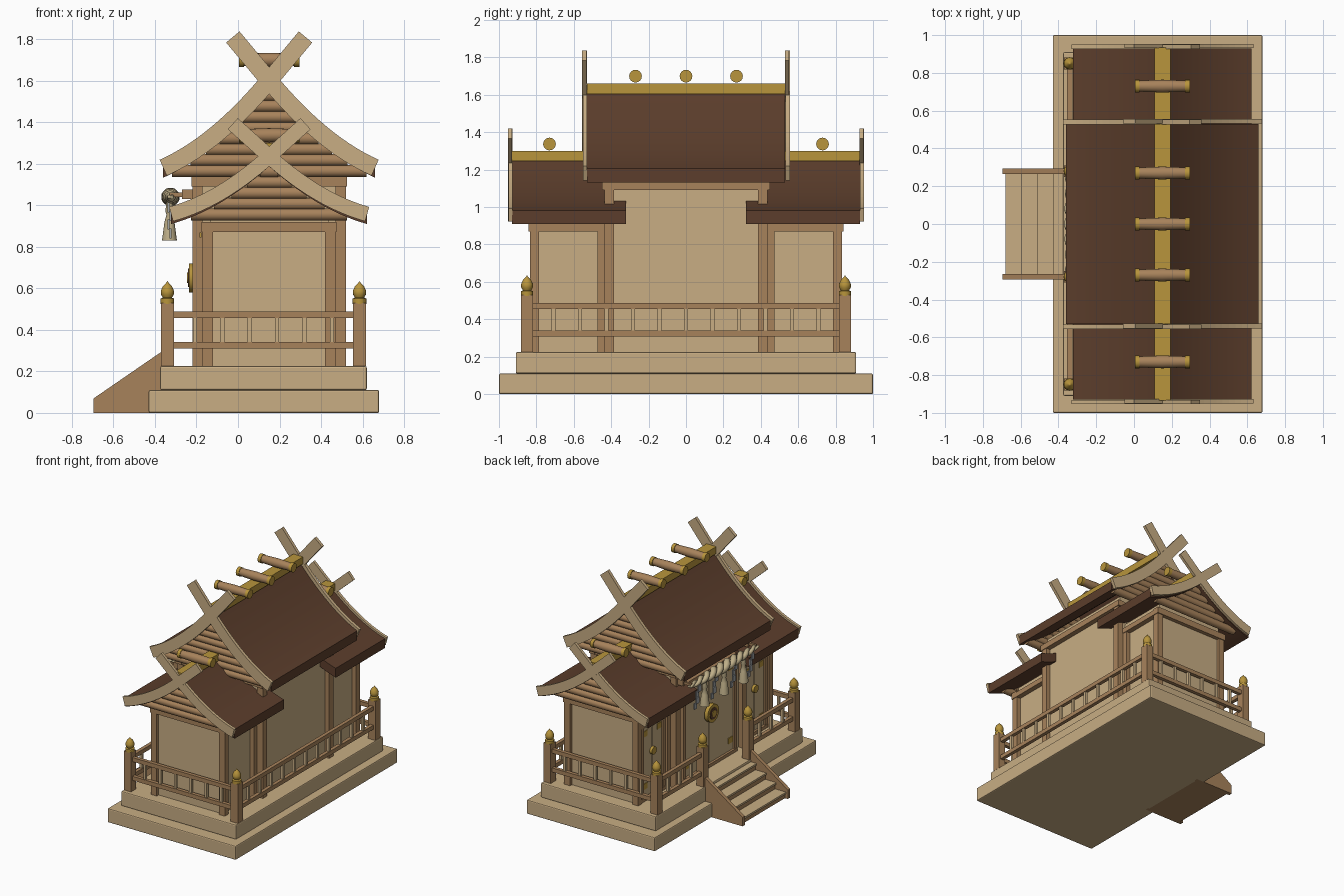
import bpy, bmesh, math
from mathutils import Matrix, Vector

cube = bpy.data.objects.get("Cube")
if cube:
    bpy.data.objects.remove(cube)

CX = 0.15  # ridge line


def material(name, r, g, b):
    m = bpy.data.materials.new(name)
    m.use_nodes = True
    m.diffuse_color = (r, g, b, 1)
    m.node_tree.nodes["Principled BSDF"].inputs["Base Color"].default_value = (r, g, b, 1)
    return m


TAN = material("pale wood", 0.58, 0.42, 0.23)
WOOD = material("mid wood", 0.39, 0.225, 0.105)
BARK = material("dark bark", 0.107, 0.048, 0.025)
GOLD = material("gold", 0.48, 0.30, 0.045)
STRAW = material("straw", 0.52, 0.43, 0.25)
PAPER = material("grey paper", 0.36, 0.38, 0.39)


def finish(name, bm, mat, smooth=False):
    bmesh.ops.recalc_face_normals(bm, faces=bm.faces)
    mesh = bpy.data.meshes.new(name)
    bm.to_mesh(mesh)
    bm.free()
    o = bpy.data.objects.new(name, mesh)
    bpy.context.collection.objects.link(o)
    mesh.materials.append(mat)
    if smooth:
        bpy.ops.object.select_all(action='DESELECT')
        o.select_set(True)
        bpy.context.view_layer.objects.active = o
        bpy.ops.object.shade_smooth_by_angle(angle=math.radians(40))
    return o


def box(name, mat, x, y, z, bevel=0):
    """Box from (low, high) pairs."""
    bm = bmesh.new()
    size = [b - a for a, b in (x, y, z)]
    mid = [(a + b) / 2 for a, b in (x, y, z)]
    bmesh.ops.create_cube(bm, size=1, matrix=Matrix.Translation(mid) @ Matrix.Diagonal((*size, 1)))
    if bevel:
        bmesh.ops.bevel(bm, geom=bm.edges[:], offset=bevel, segments=2, profile=0.5, affect='EDGES')
    return finish(name, bm, mat)


def about(c, h):
    return (c - h, c + h)


def extrude_xz(name, mat, pts, y, smooth=False):
    """Closed outline in x and z, extruded between two y values."""
    bm = bmesh.new()
    f = bm.faces.new([bm.verts.new((px, y[0], pz)) for px, pz in pts])
    r = bmesh.ops.extrude_face_region(bm, geom=[f])
    bmesh.ops.translate(bm, vec=(0, y[1] - y[0], 0),
                        verts=[v for v in r["geom"] if isinstance(v, bmesh.types.BMVert)])
    return finish(name, bm, mat, smooth)


def lathe(name, mat, profile, loc, axis='Z', steps=16):
    """Spin a (radius, height) profile about an axis."""
    bm = bmesh.new()
    vs = [bm.verts.new((r, 0, h)) for r, h in profile]
    es = [bm.edges.new(p) for p in zip(vs, vs[1:])]
    bmesh.ops.spin(bm, geom=vs + es, cent=(0, 0, 0), axis=(0, 0, 1), angle=math.tau, steps=steps)
    bmesh.ops.remove_doubles(bm, verts=bm.verts, dist=0.0002)
    rot = Matrix.Rotation(math.pi / 2, 4, 'Y') if axis == 'X' else Matrix()
    bmesh.ops.transform(bm, matrix=Matrix.Translation(loc) @ rot, verts=bm.verts)
    return finish(name, bm, mat, True)


def rod_x(name, mat, r, length, loc, bulge=0):
    h = length / 2
    return lathe(name, mat, [(0, -h), (r, -h), (r + bulge, 0), (r, h), (0, h)], loc, 'X')


# Stepped base
box("lower_base", TAN, (-0.43, 0.68), (-1, 1), (0, 0.11), 0.008)
box("upper_base", TAN, (-0.375, 0.62), (-0.91, 0.91), (0.11, 0.225), 0.008)


class Roof:
    """Concave roof slope: height against distance from the ridge."""
    def __init__(self, top, slope, sag, reach, tip, width):
        self.top, self.slope, self.sag = top, slope, sag
        self.reach, self.tip, self.width = reach, tip, width

    def z(self, d):
        return self.top - self.slope * d + (self.sag * d * d if d > 0 else 0)

    def distance(self, z):
        disc = self.slope ** 2 - 4 * self.sag * (self.top - z)
        return (self.slope - math.sqrt(max(disc, 0))) / (2 * self.sag)

    def covering(self, name, y):
        n = 14
        ds = [self.reach * i / n for i in range(-n, n + 1)]
        upper = [(CX + d, self.z(abs(d)) + 0.025) for d in ds]
        lower = [(CX + d, self.z(abs(d)) - 0.048) for d in reversed(ds)]
        extrude_xz(name, BARK, upper + lower, y, True)

    def boards(self, name, y):
        for side in (-1, 1):
            n = 14
            ds = [-self.tip] + [self.reach * i / n for i in range(n + 1)]
            up, low = [], []
            for d in ds:
                s = -self.slope + 2 * self.sag * max(d, 0)
                nrm = Vector((-s, 1)).normalized() * self.width / 2
                up.append((CX + side * (d + nrm.x), self.z(d) + nrm.y))
                low.append((CX + side * (d - nrm.x), self.z(d) - nrm.y))
            shift = 0.002 * side
            extrude_xz(name, TAN, up + low[::-1], (y[0] + shift, y[1] + shift))

    def gable_logs(self, name, y, z0):
        r, z = 0.029, z0
        while z < self.top - 0.07:
            half = min(self.distance(z + 0.035), self.reach - 0.03)
            rod_x(name, WOOD, r, 2 * half, (CX, y, z))
            z += 0.052


main = Roof(1.60, 1.20, 0.74, 0.51, 0.175, 0.084)
wing = Roof(1.235, 0.90, 0.66, 0.472, 0.175, 0.072)


def ridge_log(z, y):
    rod_x("ridge_log", WOOD, 0.029, 0.25, (CX, y, z), 0.005)
    for s in (-1, 1):
        rod_x("ridge_log_cap", GOLD, 0.034, 0.026, (CX + s * 0.133, y, z))


def frame_door(name, x, y, half, top):
    """Door leaves, frame and gold fittings on the entrance wall."""
    for s in (-1, 1):
        box(name + "_leaf", TAN, (x - 0.012, x), sorted((y + s * 0.004, y + s * half)), (0.25, top))
        box(name + "_jamb", WOOD, (x - 0.025, x), about(y + s * (half + 0.015), 0.015), (0.225, top))
        for z in (0.33, top - 0.06):
            box(name + "_plate", GOLD, (x - 0.017, x - 0.01), about(y + s * (half - 0.035), 0.025), about(z, 0.022))
    box(name + "_lintel", WOOD, (x - 0.03, x), about(y, half + 0.03), (top, top + 0.035))
    box(name + "_sill", WOOD, (x - 0.03, x), about(y, half + 0.03), (0.225, 0.25))


# Main hall
box("main_walls", TAN, about(CX, 0.335), about(0, 0.415), (0.2, 1.19))
for s in (-1, 1):
    for y in (-0.41, 0.41):
        box("main_post", WOOD, about(CX + s * 0.345, 0.025), about(y, 0.025), (0.225, 1.13))
    box("main_side_beam", WOOD, about(CX + s * 0.35, 0.025), about(0, 0.45), (1.09, 1.135))
    box("main_end_beam", WOOD, about(CX, 0.375), about(s * 0.42, 0.025), (1.09, 1.135))
    main.gable_logs("main_gable_log", s * 0.495, 1.165)
    main.boards("main_bargeboard", about(s * 0.542, 0.012))
main.covering("main_roof", (-0.53, 0.53))
box("main_ridge", GOLD, about(CX, 0.042), (-0.53, 0.53), (1.605, 1.66))
for y in (-0.27, 0, 0.27):
    ridge_log(1.70, y)
frame_door("main_door", -0.185, 0, 0.30, 0.96)
rod_x("door_medallion", GOLD, 0.07, 0.03, (-0.222, 0, 0.65))
rod_x("medallion_centre", BARK, 0.045, 0.008, (-0.237, 0, 0.65))
rod_x("medallion_boss", GOLD, 0.025, 0.012, (-0.24, 0, 0.65))

# Two lower wings
for s in (-1, 1):
    box("wing_walls", TAN, about(CX, 0.285), sorted((s * 0.40, s * 0.81)), (0.2, 0.97))
    for sx in (-1, 1):
        for y in (0.45, 0.81):
            box("wing_post", WOOD, about(CX + sx * 0.295, 0.025), about(s * y, 0.024), (0.225, 0.9))
        box("wing_side_beam", WOOD, about(CX + sx * 0.3, 0.025), sorted((s * 0.42, s * 0.84)), (0.87, 0.91))
    box("wing_end_beam", WOOD, about(CX, 0.325), about(s * 0.815, 0.026), (0.87, 0.92))
    wing.covering("wing_roof", sorted((s * 0.32, s * 0.93)))
    wing.boards("wing_bargeboard", about(s * 0.94, 0.011))
    wing.gable_logs("wing_gable_log", s * 0.875, 0.955)
    box("wing_ridge", GOLD, about(CX, 0.042), sorted((s * 0.43, s * 0.935)), (1.245, 1.30))
    ridge_log(1.337, s * 0.73)
    frame_door("wing_door", -0.135, s * 0.63, 0.12, 0.8)
    rod_x("wing_door_boss", GOLD, 0.03, 0.025, (-0.155, s * 0.63, 0.58))
    box("wing_gold_trim", GOLD, (-0.185, -0.176), about(s * 0.63, 0.14), (0.845, 0.868))

# Railing posts with bulb caps
CAP = [(0, 0), (0.033, 0), (0.033, 0.025), (0.022, 0.03), (0.031, 0.045),
       (0.032, 0.062), (0.022, 0.085), (0.007, 0.1), (0, 0.11)]
for x, y in ((-0.34, 0.85), (0.585, 0.85), (-0.34, 0.28)):
    for s in (-1, 1):
        box("railing_post", WOOD, about(x, 0.031), about(s * y, 0.031), (0.225, 0.53))
        lathe("post_cap", GOLD, CAP, (x, s * y, 0.525))


def railing(a, b, count):
    """Two rails and upright bars between two ground points."""
    a, b = Vector(a), Vector(b)
    lo = [min(p) for p in zip(a, b)]
    hi = [max(p) for p in zip(a, b)]
    for z in (0.325, 0.472):
        box("rail", WOOD, (lo[0] - 0.014, hi[0] + 0.014), (lo[1] - 0.014, hi[1] + 0.014), about(z, 0.016))
    for i in range(1, count):
        p = a.lerp(b, i / count)
        box("railing_bar", TAN, about(p.x, 0.01), about(p.y, 0.01), (0.33, 0.465))


railing((0.585, -0.85), (0.585, 0.85), 12)
for s in (-1, 1):
    railing((-0.34, s * 0.85), (0.585, s * 0.85), 7)
    railing((-0.34, s * 0.28), (-0.34, s * 0.85), 4)

# Entrance stairs
for s in (-1, 1):
    extrude_xz("stair_stringer", WOOD, [(-0.695, 0), (-0.695, 0.07), (-0.375, 0.29), (-0.36, 0.29), (-0.36, 0)],
               about(s * 0.28, 0.014))
for i in range(4):
    x, z = -0.68 + i * 0.085, 0.05 + i * 0.052
    box("stair_riser", WOOD, (x + 0.01, -0.37), (-0.27, 0.27), (max(z - 0.06, 0), z - 0.015))
    box("stair_tread", TAN, (x, x + 0.105), (-0.27, 0.27), (z - 0.015, z))

# Twisted rope under the eave
for phase in (0, math.pi):
    cu = bpy.data.curves.new("twisted_rope", 'CURVE')
    cu.dimensions, cu.bevel_depth, cu.bevel_resolution = '3D', 0.025, 3
    cu.use_fill_caps = True
    sp = cu.splines.new('POLY')
    n = 90
    sp.points.add(n)
    for i, p in enumerate(sp.points):
        t = 2 * i / n - 1
        k = 1 - 0.65 * t * t
        a = phase + t * 16
        p.co = (-0.325 + 0.02 * k * math.cos(a), 0.42 * t, 1.04 + 0.02 * k * math.sin(a), 1)
        p.radius = k
    cu.materials.append(STRAW)
    bpy.context.collection.objects.link(bpy.data.objects.new("twisted_rope", cu))
for s in (-1, 1):
    box("rope_bracket", WOOD, (-0.27, -0.2), about(s * 0.40, 0.02), (1.03, 1.075))
    box("rope_arm", WOOD, (-0.33, -0.26), about(s * 0.40, 0.008), (1.04, 1.06))

# Straw tassels and folded paper strips
TASSEL = [(0, 0), (0.036, 0), (0.024, 0.09), (0.014, 0.125), (0.02, 0.14), (0.014, 0.19), (0, 0.19)]
for y in (-0.24, 0, 0.24):
    lathe("straw_tassel", STRAW, TASSEL, (-0.33, y, 0.83), steps=10)
for y in (-0.33, -0.12, 0.12, 0.33):
    for i in range(4):
        box("paper_strip", PAPER, about(-0.335 + 0.01 * (i % 2), 0.004), about(y + 0.012 * i - 0.018, 0.017),
            about(0.99 - 0.042 * i, 0.024))
